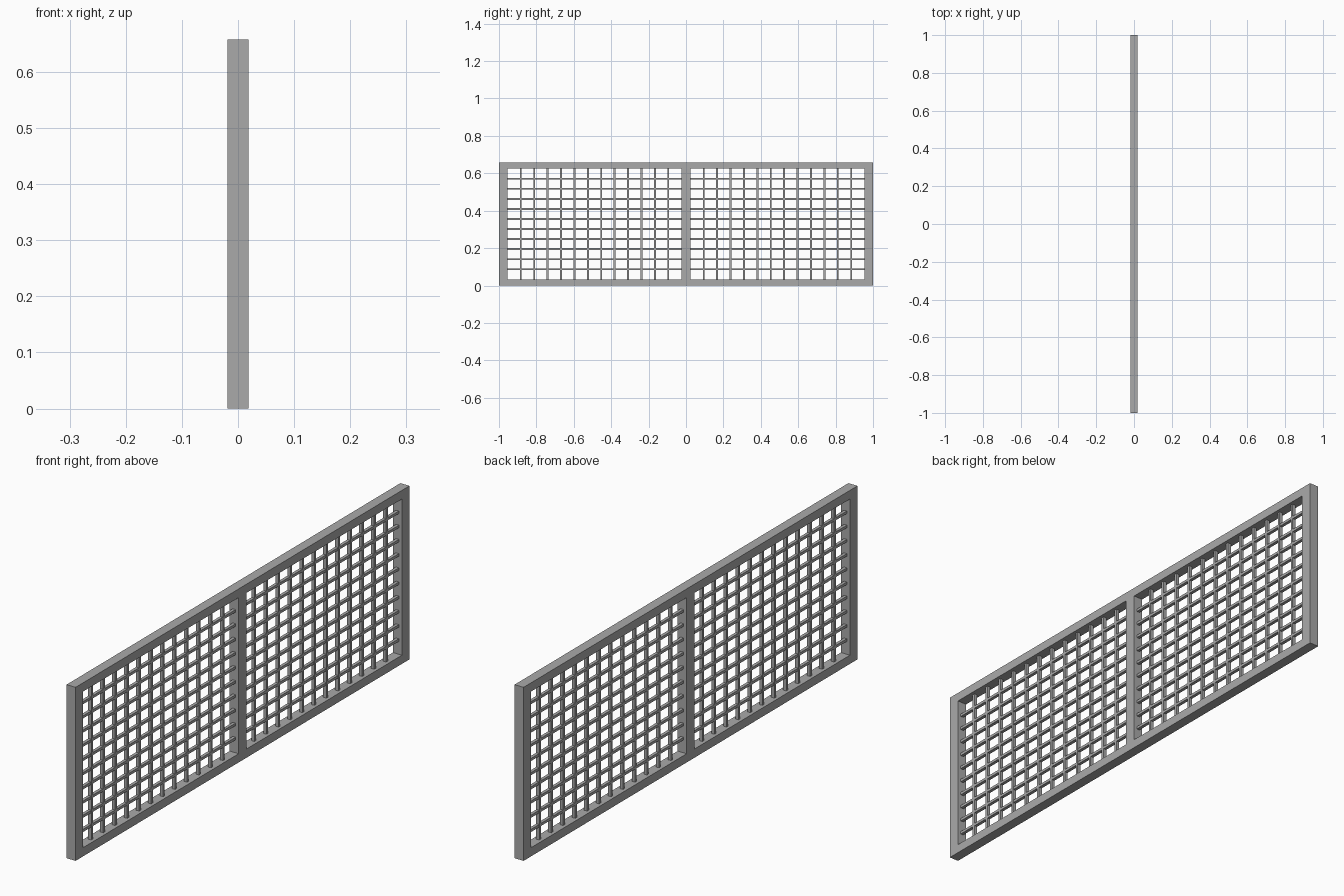
import bpy
import bmesh

cube = bpy.data.objects.get("Cube")
if cube:
    bpy.data.objects.remove(cube, do_unlink=True)

LENGTH, HEIGHT, DEPTH = 2.0, 0.658, 0.038
STILE, RAIL, POST = 0.045, 0.033, 0.046
BAR_WIDTH, BAR_DEPTH = 0.010, 0.013
COLUMNS, ROWS = 12, 10

metal = bpy.data.materials.new("grey_metal")
metal.use_nodes = True
colour = (0.40, 0.40, 0.40, 1)
metal.diffuse_color = colour
metal.node_tree.nodes["Principled BSDF"].inputs["Base Color"].default_value = colour


def prism(bm, outline, depth):
    """Extrude a (y, z) outline symmetrically along x."""
    face = bm.faces.new([bm.verts.new((-depth / 2, y, z)) for y, z in outline])
    out = bmesh.ops.extrude_face_region(bm, geom=[face])
    moved = [v for v in out["geom"] if isinstance(v, bmesh.types.BMVert)]
    bmesh.ops.translate(bm, verts=moved, vec=(depth, 0, 0))


def box(y0, y1, z0, z1):
    return [(y0, z0), (y1, z0), (y1, z1), (y0, z1)]


def part(name, outlines, depth):
    bm = bmesh.new()
    for outline in outlines:
        prism(bm, outline, depth)
    bmesh.ops.recalc_face_normals(bm, faces=bm.faces)
    mesh = bpy.data.meshes.new(name)
    bm.to_mesh(mesh)
    bm.free()
    mesh.materials.append(metal)
    bpy.context.collection.objects.link(bpy.data.objects.new(name, mesh))


# Mitred outer frame
outer = box(-LENGTH / 2, LENGTH / 2, 0, HEIGHT)
inner = box(-LENGTH / 2 + STILE, LENGTH / 2 - STILE, RAIL, HEIGHT - RAIL)
for i, name in enumerate(["bottom_rail", "back_stile", "top_rail", "front_stile"]):
    j = (i + 1) % 4
    part(name, [[outer[i], outer[j], inner[j], inner[i]]], DEPTH)

# Centre post between the rails
part("centre_post", [box(-POST / 2, POST / 2, RAIL, HEIGHT - RAIL)], DEPTH)

# Lattice bars in each of the two panels
edge = LENGTH / 2 - STILE
half = BAR_WIDTH / 2
for name, left, right in [("front", -edge, -POST / 2), ("back", POST / 2, edge)]:
    step = (right - left) / (COLUMNS + 1)
    ys = [left + step * (i + 1) for i in range(COLUMNS)]
    part(name + "_vertical_bars",
         [box(y - half, y + half, RAIL, HEIGHT - RAIL) for y in ys], BAR_DEPTH)
    step = (HEIGHT - 2 * RAIL) / (ROWS + 1)
    zs = [RAIL + step * (i + 1) for i in range(ROWS)]
    part(name + "_horizontal_bars",
         [box(left, right, z - half, z + half) for z in zs], BAR_DEPTH - 0.001)
